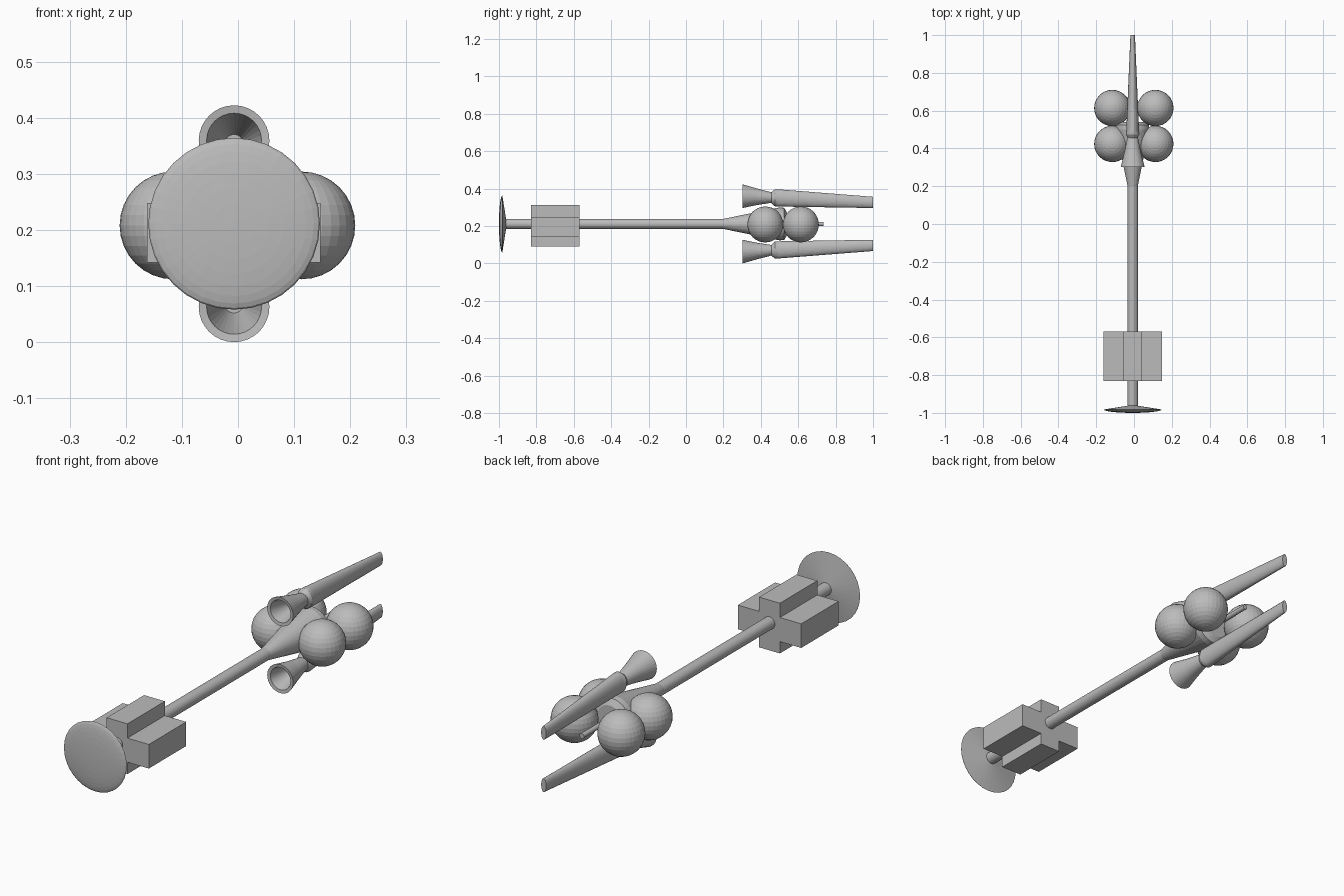
import bpy, bmesh, math
from mathutils import Matrix

if "Cube" in bpy.data.objects:
    bpy.data.objects.remove(bpy.data.objects["Cube"])

CX, CZ = -0.007, 0.211   # main axis of the ship
SIDES = 32

grey = bpy.data.materials.new("hull grey")
grey.diffuse_color = (0.5, 0.5, 0.5, 1)
grey.use_nodes = True
grey.node_tree.nodes["Principled BSDF"].inputs["Base Color"].default_value = grey.diffuse_color


def finish(name, bm, smooth=None):
    bmesh.ops.recalc_face_normals(bm, faces=bm.faces[:])
    me = bpy.data.meshes.new(name)
    bm.to_mesh(me)
    bm.free()
    me.materials.append(grey)
    ob = bpy.data.objects.new(name, me)
    bpy.context.collection.objects.link(ob)
    return ob


def loft(name, rings):
    """Skin capped elliptical rings (y, z offset from axis, x radius, z radius)."""
    bm = bmesh.new()
    loops = []
    for y, off, rx, rz in rings:
        loops.append([bm.verts.new((CX + rx * math.cos(a), y, CZ + off + rz * math.sin(a)))
                      for a in (2 * math.pi * i / SIDES for i in range(SIDES))])
    for a, b in zip(loops, loops[1:]):
        for i in range(SIDES):
            j = (i + 1) % SIDES
            bm.faces.new((a[i], a[j], b[j], b[i]))
    bm.faces.new(loops[0])
    bm.faces.new(loops[-1])
    return finish(name, bm)


def box_into(bm, lo, hi):
    size = [h - l for l, h in zip(lo, hi)]
    mid = [(h + l) / 2 for l, h in zip(lo, hi)]
    bmesh.ops.create_cube(bm, size=1, matrix=Matrix.Translation(mid) @ Matrix.Diagonal((*size, 1)))


# Dish: shallow dome in front, shallow cone behind
R = 0.153
dome = []
for k in range(9):
    t = math.radians(3 + 87 * k / 8)
    dome.append((-0.982 - 0.018 * math.cos(t), 0, R * math.sin(t), R * math.sin(t)))
loft("dish", dome + [(-0.962, 0, 0.026, 0.026)])

# Long spine
loft("spine", [(-0.97, 0, 0.027, 0.027), (0.21, 0, 0.027, 0.027)])

# Cross-shaped cargo module, one outline extruded along y
xs = (-0.162, -0.058, 0.043, 0.147)
zs = (0.09, 0.142, 0.248, 0.311)
outline = [(1, 0), (2, 0), (2, 1), (3, 1), (3, 2), (2, 2),
           (2, 3), (1, 3), (1, 2), (0, 2), (0, 1), (1, 1)]
bm = bmesh.new()
face = bm.faces.new([bm.verts.new((xs[i], -0.83, zs[k])) for i, k in outline])
ext = bmesh.ops.extrude_face_region(bm, geom=[face], use_keep_orig=True)
bmesh.ops.translate(bm, vec=(0, 0.26, 0),
                    verts=[v for v in ext["geom"] if isinstance(v, bmesh.types.BMVert)])
finish("cargo_module", bm)

# Flared engine mount and thin tail rod
loft("engine_mount", [(0.2, 0, 0.027, 0.027), (0.5, 0, 0.088, 0.088),
                      (0.525, 0, 0.086, 0.086), (0.54, 0, 0.06, 0.06)])
loft("tail_rod", [(0.53, 0, 0.011, 0.011), (0.735, 0, 0.011, 0.011)])

# Four fuel tanks
for side, x in (("left", -0.115), ("right", 0.113)):
    for place, y in (("front", 0.424), ("rear", 0.614)):
        bm = bmesh.new()
        bmesh.ops.create_uvsphere(bm, u_segments=32, v_segments=16, radius=0.096,
                                  matrix=Matrix.Translation((x, y, 0.208)))
        finish(f"{place}_{side}_tank", bm)

# Upper and lower engines: hollow forward bell and a tapering flattened tube
for where, s in (("upper", 1), ("lower", -1)):
    loft(where + "_nozzle", [(0.43, s * 0.142, 0.017, 0.017), (0.305, s * 0.148, 0.049, 0.049),
                             (0.303, s * 0.148, 0.063, 0.063), (0.38, s * 0.145, 0.044, 0.044),
                             (0.458, s * 0.141, 0.028, 0.028)])
    loft(where + "_engine_tube", [(0.455, s * 0.141, 0.026, 0.028), (0.475, s * 0.139, 0.036, 0.045),
                                  (0.49, s * 0.139, 0.034, 0.046), (1.0, s * 0.115, 0.012, 0.03)])
